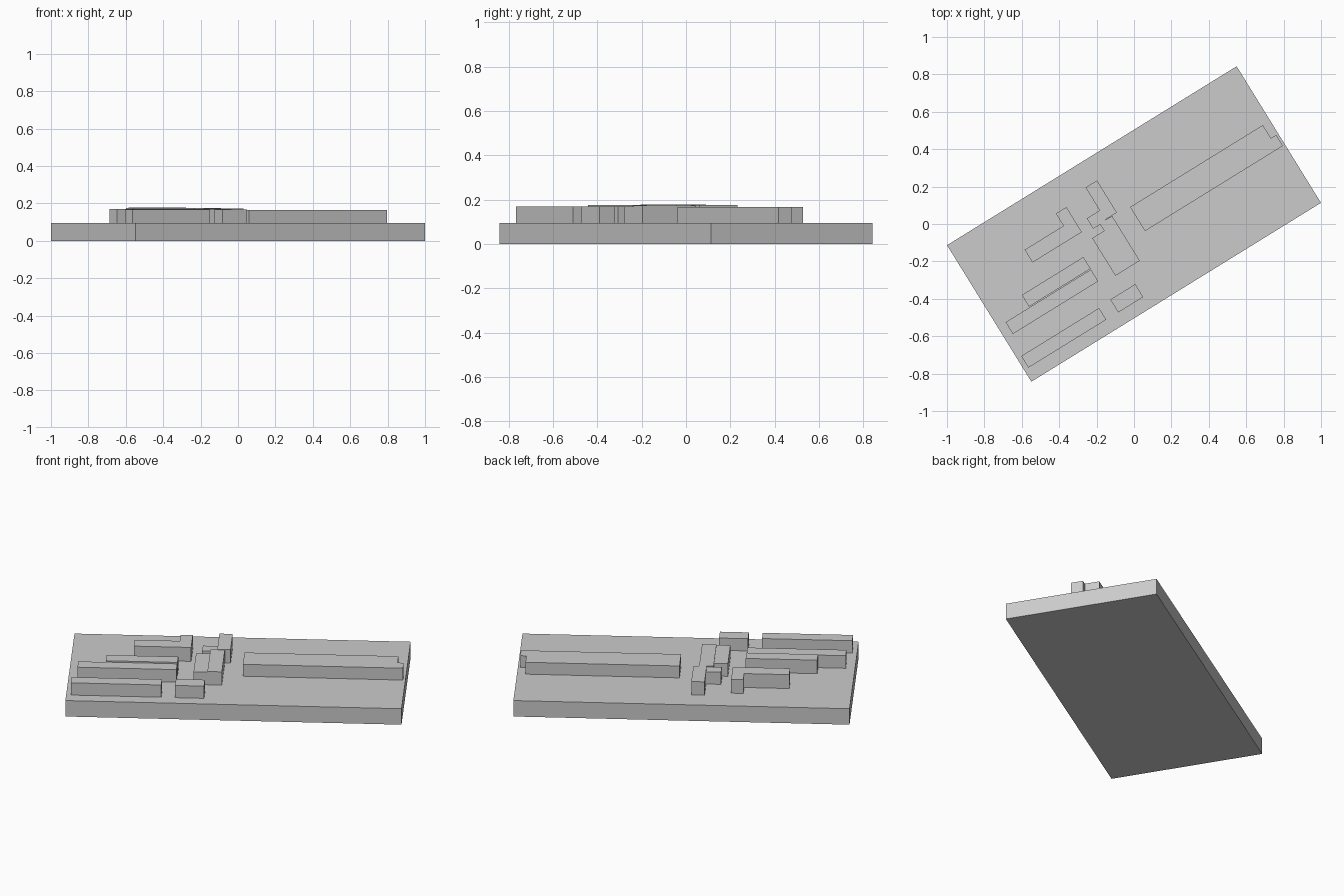
import bpy, bmesh, math
from mathutils import Matrix

if "Cube" in bpy.data.objects:
    bpy.data.objects.remove(bpy.data.objects["Cube"])

TURN = Matrix.Rotation(math.radians(31.7), 4, 'Z')
DECK = 0.095


def prism(name, outline, z0, z1):
    """Extrude an outline given in the slab's own axes, then turn it into place."""
    bm = bmesh.new()
    face = bm.faces.new([bm.verts.new((x, y, z0)) for x, y in outline])
    res = bmesh.ops.extrude_face_region(bm, geom=[face], use_keep_orig=True)
    top = [g for g in res["geom"] if isinstance(g, bmesh.types.BMVert)]
    bmesh.ops.translate(bm, verts=top, vec=(0, 0, z1 - z0))
    bmesh.ops.recalc_face_normals(bm, faces=bm.faces)
    bm.transform(TURN)
    mesh = bpy.data.meshes.new(name)
    bm.to_mesh(mesh)
    bm.free()
    obj = bpy.data.objects.new(name, mesh)
    bpy.context.collection.objects.link(obj)


def block(name, x0, x1, y0, y1, z1, z0=DECK):
    prism(name, [(x0, y0), (x1, y0), (x1, y1), (x0, y1)], z0, z1)


# Ground slab
block("base_slab", -0.91, 0.91, -0.429, 0.429, DECK, 0)

# Long hall with a notched far corner
prism("long_hall", [(0.03, -0.063), (0.897, -0.063), (0.897, 0.006),
                    (0.864, 0.006), (0.864, 0.088), (0.03, 0.088)], DECK, 0.166)

# L-shaped building
prism("corner_building", [(-0.57, 0.11), (-0.26, 0.11), (-0.26, 0.267),
                          (-0.326, 0.267), (-0.326, 0.19), (-0.57, 0.19)], DECK, 0.178)

# Central cluster
block("centre_block_low", -0.23, -0.155, -0.183, 0.053, 0.170)
block("centre_block_high", -0.155, -0.077, -0.183, 0.098, 0.174)
block("cross_block", -0.118, -0.046, 0.100, 0.302, 0.175)
block("link_block", -0.199, -0.118, 0.093, 0.158, 0.168)

# Row buildings
block("row_building_back", -0.71, -0.323, -0.081, -0.008, 0.176)
block("row_building_middle", -0.86, -0.324, -0.160, -0.086, 0.170)
block("row_building_front", -0.884, -0.395, -0.357, -0.284, 0.168)
block("small_building", -0.32, -0.163, -0.358, -0.277, 0.168)
